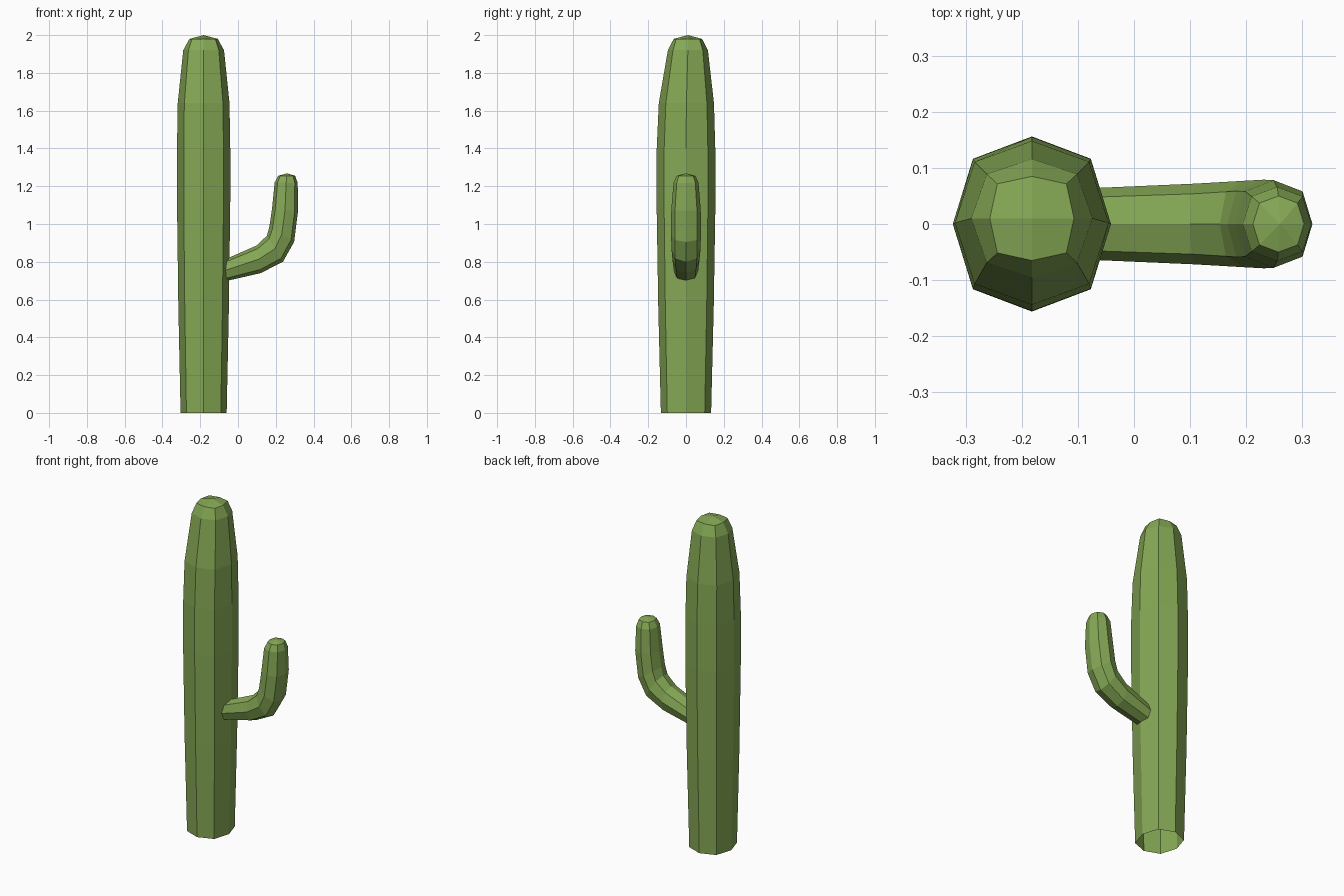
import bpy, bmesh, math
from mathutils import Vector

if "Cube" in bpy.data.objects:
    bpy.data.objects.remove(bpy.data.objects["Cube"])

green = bpy.data.materials.new("cactus green")
green.diffuse_color = (0.235, 0.392, 0.09, 1)
green.use_nodes = True
green.node_tree.nodes["Principled BSDF"].inputs["Base Color"].default_value = green.diffuse_color
SIDES = 8


def octagon(center, u, v, diag=0.745):
    """Eight points around center; u and v are the half-axis vectors."""
    pts = []
    for i in range(SIDES):
        a = 2 * math.pi * i / SIDES
        k = diag / math.sqrt(0.5) if i % 2 else 1.0
        pts.append(Vector(center) + (Vector(u) * math.cos(a) + Vector(v) * math.sin(a)) * k)
    return pts


def skin(name, rings, apex, step):
    """Bridge the rings, then close the end with a fan around the apex."""
    bm = bmesh.new()
    loops = [[bm.verts.new(p) for p in ring] for ring in rings]
    for a, b in zip(loops, loops[1:]):
        for i in range(SIDES):
            j = (i + 1) % SIDES
            bm.faces.new((a[i], a[j], b[j], b[i]))
    tip, end = bm.verts.new(apex), loops[-1]
    for i in range(0, SIDES, step):
        bm.faces.new([end[(i + k) % SIDES] for k in range(step + 1)] + [tip])
    bmesh.ops.recalc_face_normals(bm, faces=bm.faces)
    mesh = bpy.data.meshes.new(name)
    bm.to_mesh(mesh)
    bm.free()
    mesh.materials.append(green)
    obj = bpy.data.objects.new(name, mesh)
    bpy.context.collection.objects.link(obj)
    return obj


# Trunk: open-bottomed column (z, x radius, y radius, y centre)
TX = -0.182
trunk = [(0, .122, .133, 0), (.57, .134, .147, 0), (1.12, .141, .156, 0),
         (1.4, .141, .155, 0), (1.64, .137, .146, .002),
         (1.92, .108, .106, .01), (1.98, .075, .075, .01)]
skin("trunk",
     [octagon((TX, cy, z), (rx, 0, 0), (0, ry, 0), .745 if z < 1.95 else .82)
      for z, rx, ry, cy in trunk],
     (TX, .01, 2.0), 2)

# Arm: bent tube, each ring given by inner and outer point in the xz plane
# (inner x, inner z, outer x, outer z, y half width)
arm = [(-.12, .79, -.12, .685, .062), (.10, .887, .12, .74, .072),
       (.153, .938, .238, .80, .077), (.166, .985, .297, .905, .079),
       (.18, 1.08, .318, 1.07, .078), (.194, 1.22, .316, 1.217, .066),
       (.212, 1.255, .303, 1.255, .05)]
rings = []
for xi, zi, xo, zo, w in arm:
    inner, outer = Vector((xi, 0, zi)), Vector((xo, 0, zo))
    rings.append(octagon((inner + outer) / 2, (outer - inner) / 2, (0, w, 0)))
skin("arm", rings, (.26, 0, 1.268), 1)
